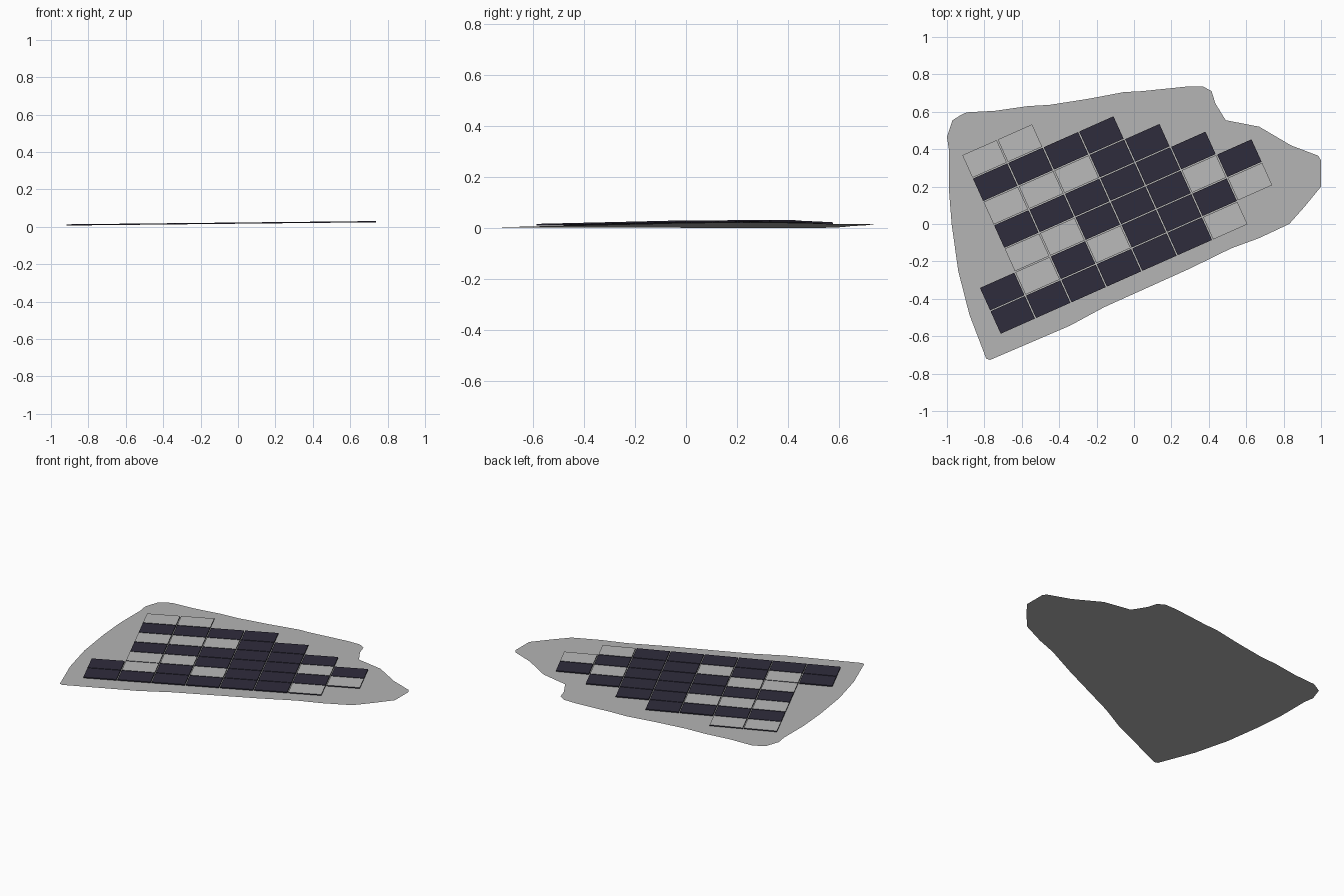
import bpy, bmesh
from mathutils import Vector

if "Cube" in bpy.data.objects:
    bpy.data.objects.remove(bpy.data.objects["Cube"])

def material(name, col):
    m = bpy.data.materials.new(name)
    m.diffuse_color = (*col, 1)
    m.use_nodes = True
    m.node_tree.nodes["Principled BSDF"].inputs["Base Color"].default_value = m.diffuse_color
    return m

GREY = material("ground_grey", (0.46, 0.46, 0.46))
LIGHT = material("pale_panel_grey", (0.49, 0.49, 0.49))
DARK = material("dark_panel_blue", (0.028, 0.025, 0.045))

def ground_z(x):
    # gentle slope rising to the right
    return 0.0105 * (1 + x)

def make_object(name, bm, mat):
    bmesh.ops.recalc_face_normals(bm, faces=bm.faces)
    me = bpy.data.meshes.new(name)
    bm.to_mesh(me)
    bm.free()
    me.materials.append(mat)
    ob = bpy.data.objects.new(name, me)
    bpy.context.collection.objects.link(ob)
    return ob

# Ground sheet outline, clockwise from the left
outline = [(-1, .465), (-.97, .555), (-.93, .58), (-.895, .597), (-.745, .605),
           (-.57, .63), (-.45, .637), (-.24, .67), (-.055, .705), (.04, .71),
           (.285, .735), (.37, .735), (.415, .71), (.435, .645), (.49, .555),
           (.67, .52), (.84, .42), (.985, .365), (1, .34), (1, .2), (.91, .09),
           (.83, 0), (.67, -.075), (.52, -.13), (.295, -.24), (-.16, -.445),
           (-.345, -.545), (-.77, -.727), (-.79, -.72), (-.88, -.485),
           (-.94, -.25), (-.975, 0), (-.99, .19), (-.99, .4)]
bm = bmesh.new()
f = bm.faces.new([bm.verts.new((x, y, ground_z(x))) for x, y in reversed(outline)])
bmesh.ops.triangulate(bm, faces=[f])
for face in bm.faces:
    face.normal_update()
    if face.normal.z < 0:
        face.normal_flip()
me = bpy.data.meshes.new("ground_sheet")
bm.to_mesh(me)
bm.free()
me.materials.append(GREY)
bpy.context.collection.objects.link(bpy.data.objects.new("ground_sheet", me))

# Panel layout: first column starts one step left; D dark, L light, . empty
rows = [".LL",
        ".DDDD",
        ".LLLDD",
        ".DDDDDD",
        ".LLDDDLD",
        "DLDLDDDL",
        "DDDDDDL"]
ORIGIN = Vector((-0.922, 0.369))
U = Vector((0.1893, 0.084))      # along a row
V = Vector((0.0567, -0.1251))    # from row to row
MARGIN_U, MARGIN_V = 0.016, 0.022
BOTTOM, TOP = 0.006, 0.0125

def panel(bm, r, c):
    u0, u1 = c + MARGIN_U, c + 1 - MARGIN_U
    v0, v1 = r + MARGIN_V, r + 1 - MARGIN_V
    corners = [ORIGIN + U * a + V * b for a, b in
               ((u0, v0), (u0, v1), (u1, v1), (u1, v0))]
    lo = [bm.verts.new((p.x, p.y, ground_z(p.x) + BOTTOM)) for p in corners]
    hi = [bm.verts.new((p.x, p.y, ground_z(p.x) + TOP)) for p in corners]
    bm.faces.new(hi)
    bm.faces.new(lo[::-1])
    for i in range(4):
        j = (i + 1) % 4
        bm.faces.new((lo[i], lo[j], hi[j], hi[i]))

for key, name, mat in (("D", "dark_panels", DARK), ("L", "light_panels", LIGHT)):
    bm = bmesh.new()
    for r, row in enumerate(rows):
        for i, ch in enumerate(row):
            if ch == key:
                panel(bm, r, i - 1)
    ob = make_object(name, bm, mat)
    if key == "L":
        # dark rims around the pale panels
        ob.data.materials.append(DARK)
        for p in ob.data.polygons:
            p.material_index = 0 if p.normal.z > 0.5 else 1
